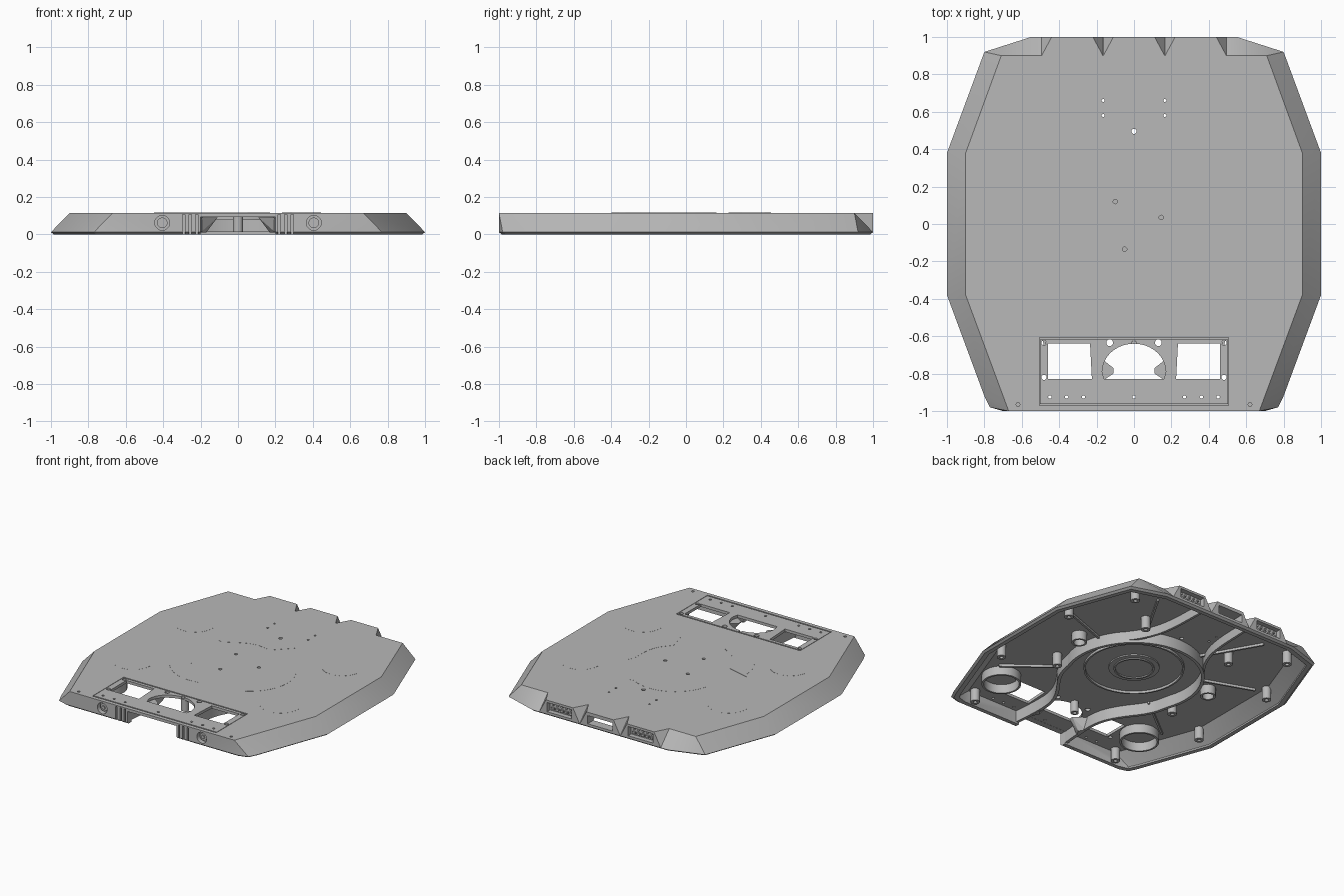
import bpy, bmesh
from math import cos, sin, pi, radians
from mathutils import Matrix

cube = bpy.data.objects.get("Cube")
if cube:
    bpy.data.objects.remove(cube, do_unlink=True)

grey = bpy.data.materials.new("plain grey")
grey.use_nodes = True
COLOUR = (0.48, 0.48, 0.48, 1)
grey.diffuse_color = COLOUR
grey.node_tree.nodes["Principled BSDF"].inputs["Base Color"].default_value = COLOUR

TOP, ROOF, LIP = 0.115, 0.095, 0.012
SIDES = (-1, 1)


# ---- helpers ----
def circle(x, y, r, n=20, ry=None, a0=0, a1=360):
    steps = n if a1 - a0 == 360 else n - 1
    return [(x + r * cos(radians(a0 + (a1 - a0) * i / steps)),
             y + (ry or r) * sin(radians(a0 + (a1 - a0) * i / steps))) for i in range(n)]


def rect(x0, x1, y0, y1):
    return [(x0, y0), (x1, y0), (x1, y1), (x0, y1)]


def flip(pts, s):
    return [(s * p[0],) + tuple(p[1:]) for p in pts]


def soften(pts, rounds=3):
    for _ in range(rounds):
        out = [pts[0]]
        for (ax, ay), (bx, by) in zip(pts, pts[1:]):
            out += [(ax * .75 + bx * .25, ay * .75 + by * .25),
                    (ax * .25 + bx * .75, ay * .25 + by * .75)]
        pts = out + [pts[-1]]
    return pts


def prism(bm, pts, z0, z1):
    lo = [bm.verts.new((x, y, z0)) for x, y in pts]
    hi = [bm.verts.new((x, y, z1)) for x, y in pts]
    bm.faces.new(lo[::-1])
    bm.faces.new(hi)
    n = len(pts)
    for i in range(n):
        j = (i + 1) % n
        bm.faces.new((lo[i], lo[j], hi[j], hi[i]))
    return lo + hi


def band(bm, path, width, z0, z1, closed=False):
    """Upright wall of constant width that follows a path."""
    n, rows = len(path), []
    for i, (x, y) in enumerate(path):
        a = path[(i - 1) % n] if closed or i else path[0]
        b = path[(i + 1) % n] if closed or i < n - 1 else path[-1]
        dx, dy = b[0] - a[0], b[1] - a[1]
        k = width / 2 / (dx * dx + dy * dy) ** .5
        rows.append([bm.verts.new((x - s * dy * k, y + s * dx * k, z))
                     for s, z in ((1, z0), (-1, z0), (-1, z1), (1, z1))])
    for i in range(n if closed else n - 1):
        p, q = rows[i], rows[(i + 1) % n]
        for k in range(4):
            m = (k + 1) % 4
            bm.faces.new((p[k], p[m], q[m], q[k]))
    if not closed:
        bm.faces.new(rows[0])
        bm.faces.new(rows[-1][::-1])


def hull(bm, pts):
    verts = [bm.verts.new(p) for p in pts]
    res = bmesh.ops.convex_hull(bm, input=verts)
    loose = [v for v in verts if v.is_valid and not v.link_faces]
    bmesh.ops.delete(bm, geom=loose, context='VERTS')


def disc_y(bm, x, z, r, y0, y1, n=20):
    """Cylinder lying along y."""
    verts = prism(bm, circle(0, 0, r, n), -y1, -y0)
    bmesh.ops.transform(bm, verts=verts,
                        matrix=Matrix.Translation((x, 0, z)) @ Matrix.Rotation(pi / 2, 4, 'X'))


def make(name, bm, dissolve=False):
    if dissolve:
        bmesh.ops.dissolve_limit(bm, angle_limit=.002, verts=bm.verts, edges=bm.edges)
    bmesh.ops.recalc_face_normals(bm, faces=bm.faces)
    mesh = bpy.data.meshes.new(name)
    bm.to_mesh(mesh)
    bm.free()
    ob = bpy.data.objects.new(name, mesh)
    bpy.context.collection.objects.link(ob)
    mesh.materials.append(grey)
    return ob


def smooth(ob):
    bpy.ops.object.select_all(action='DESELECT')
    ob.select_set(True)
    bpy.context.view_layer.objects.active = ob
    bpy.ops.object.shade_smooth_by_angle(angle=radians(25))


def combine(ob, tool, operation):
    mod = ob.modifiers.new(operation, 'BOOLEAN')
    mod.operation, mod.solver, mod.object = operation, 'EXACT', tool
    mod.use_self = True
    bpy.context.view_layer.objects.active = ob
    bpy.ops.object.modifier_apply(modifier=mod.name)
    bpy.data.objects.remove(tool, do_unlink=True)


# ---- shell: faceted body, three rear hoods, hollow inside ----
base = [(.55, 1), (.8, .92), (1, .38), (1, -.38), (.8, -.92), (.77, -.98), (.7, -1)]
crown = [(.51, .9), (.71, .9), (.9, .38), (.9, -.38), (.67, -1)]


def layers(specs):
    return [(s * x * k, y * k, z) for pts, k, z in specs for x, y in pts for s in SIDES]


bm = bmesh.new()
hull(bm, layers([(base, .985, 0), (base, 1, LIP), (crown, 1, TOP)]))
shell = make("shell", bm, True)

bm = bmesh.new()
for xc in (-.33, 0, .33):
    hull(bm, [(xc + s * w, y, z) for s in SIDES for w, y, z in
              ((.164, .85, TOP), (.164, .9, TOP), (.11, 1, TOP), (.164, 1, LIP), (.164, .85, LIP))])
combine(shell, make("hoods", bm, True), 'UNION')

bm = bmesh.new()
hull(bm, layers([(base, .955, -.02), (base, .955, LIP), (crown, .955, ROOF)]))
combine(shell, make("cavity", bm, True), 'DIFFERENCE')

# ---- openings in the shell ----
bm = bmesh.new()
prism(bm, rect(-.2, .2, -1.05, -.9), -.05, ROOF - .001)
prism(bm, circle(0, -.79, .17, 24, .15, 0, 180) + [(-.16, -.83), (.16, -.83)], .05, .15)
band(bm, rect(-.503, .503, -.967, -.612), .01, .105, .15, True)
for s in SIDES:
    prism(bm, flip([(.46, -.64), (.235, -.64), (.225, -.83), (.46, -.83)], s), .05, .15)
    for x in (.22, .255, .29):
        prism(bm, rect(s * x - .006, s * x + .006, -1.05, -.975), -.05, .106)
    disc_y(bm, s * .405, .062, .04, -1.05, -.965)
    prism(bm, rect(s * .33 - .1, s * .33 + .1, .965, 1.05), .03, .098)
prism(bm, rect(-.1, .1, .8, 1.05), .03, .09)

holes = [(0, .495, .014), (-.1, .12, .012), (.145, .035, .012), (-.05, -.135, .012),
         (0, -.635, .012), (0, -.925, .009)]
for s in SIDES:
    holes += [(s * x, y, r) for x, y, r in (
        (.165, .66, .008), (.165, .58, .008), (.62, -.965, .01), (.481, -.635, .014),
        (.481, -.82, .014), (.13, -.635, .018), (.45, -.925, .009), (.36, -.925, .009),
        (.27, -.925, .009))]
for x, y, r in holes:
    prism(bm, circle(x, y, r, 12), .05, .15)
combine(shell, make("openings", bm), 'DIFFERENCE')
smooth(shell)

# ---- faint inlays on the deck ----
blade = circle(-.02, .14, .31, 14, .315, 60, 164)
blade = [(.17, .42)] + blade + soften([(-.28, .225), (-.1, .325), (.05, .3)])[1:]
bm = bmesh.new()
for k in range(3):
    c, s = cos(2 * pi * k / 3), sin(2 * pi * k / 3)
    prism(bm, [(c * x - s * y, s * x + c * y) for x, y in blade], TOP - .005, TOP + .0008)
make("blade_inlays", bm)
bm = bmesh.new()
for sx in SIDES:
    for sy in SIDES:
        prism(bm, circle(sx * .6, sy * .36, .14, 40), TOP - .005, TOP + .0005)
make("round_inlays", bm)

# ---- rear port details ----
bm = bmesh.new()
for s in SIDES:
    for i in range(-2, 3):
        x = s * .33 + i * .036
        prism(bm, rect(x - .012, x + .012, .96, .978), .042, .058)
        disc_y(bm, x, .078, .008, .96, .975, 10)
make("port_sockets", bm)

# ---- front bolts ----
bm = bmesh.new()
for s in SIDES:
    disc_y(bm, s * .405, .062, .028, -.97, -.982)
    disc_y(bm, s * .405, .062, .014, -.97, -.99, 6)
bmesh.ops.recalc_face_normals(bm, faces=bm.faces)
smooth(make("front_bolts", bm))

# ---- underside: central ring and curved channel walls ----
bm = bmesh.new()
band(bm, circle(0, 0, .46, 49, None, -20, 200), .022, .012, ROOF + .004)
band(bm, circle(0, 0, .33, 48), .012, .078, ROOF + .004, True)
band(bm, circle(0, 0, .13, 32), .012, .078, ROOF + .004, True)
prism(bm, circle(0, 0, .17, 40), .086, ROOF + .004)
for s in SIDES:
    front = soften([(.435, -.15), (.4, -.3), (.26, -.48), (.2, -.62), (.2, -.8), (.215, -.97)])
    rear = soften([(.36, .285), (.26, .42), (.2, .6), (.19, .93)])
    band(bm, flip(front, s), .022, .012, ROOF + .004)
    band(bm, flip(rear, s), .018, .03, ROOF + .004)
smooth(make("channel_walls", bm))

# ---- underside: pockets and screw bosses ----
bm = bmesh.new()
for s in SIDES:
    band(bm, circle(s * .6, -.66, .125, 32), .014, .03, ROOF + .004, True)
    band(bm, circle(s * .56, .1, .045), .014, .03, ROOF + .004, True)
    for x, y in ((.86, .35), (.86, -.35), (.66, .8), (.61, -.92), (.5, -.2), (.36, .55)):
        band(bm, circle(s * x, y, .022, 16), .018, .004, ROOF, True)
smooth(make("screw_bosses", bm))

# ---- underside: radial ribs ----
bm = bmesh.new()
for a, end in ((20, .86), (60, .92), (-38, .9)):
    c, k = cos(radians(a)), sin(radians(a))
    for s in SIDES:
        band(bm, [(s * c * .47, k * .47), (s * c * end, k * end)], .014, .078, ROOF + .004)
make("roof_ribs", bm)

# ---- guides and post inside the front opening ----
bm = bmesh.new()
for s in SIDES:
    hull(bm, flip([(.2, -.7, .09), (.2, -.86, .09), (.11, -.77, .09), (.11, -.8, .09),
                   (.2, -.74, .01), (.2, -.83, .01), (.17, -.78, .01)], s))
make("opening_guides", bm, True)
bm = bmesh.new()
band(bm, circle(0, -.615, .02, 16), .014, .012, ROOF + .004, True)
smooth(make("centre_post", bm))
